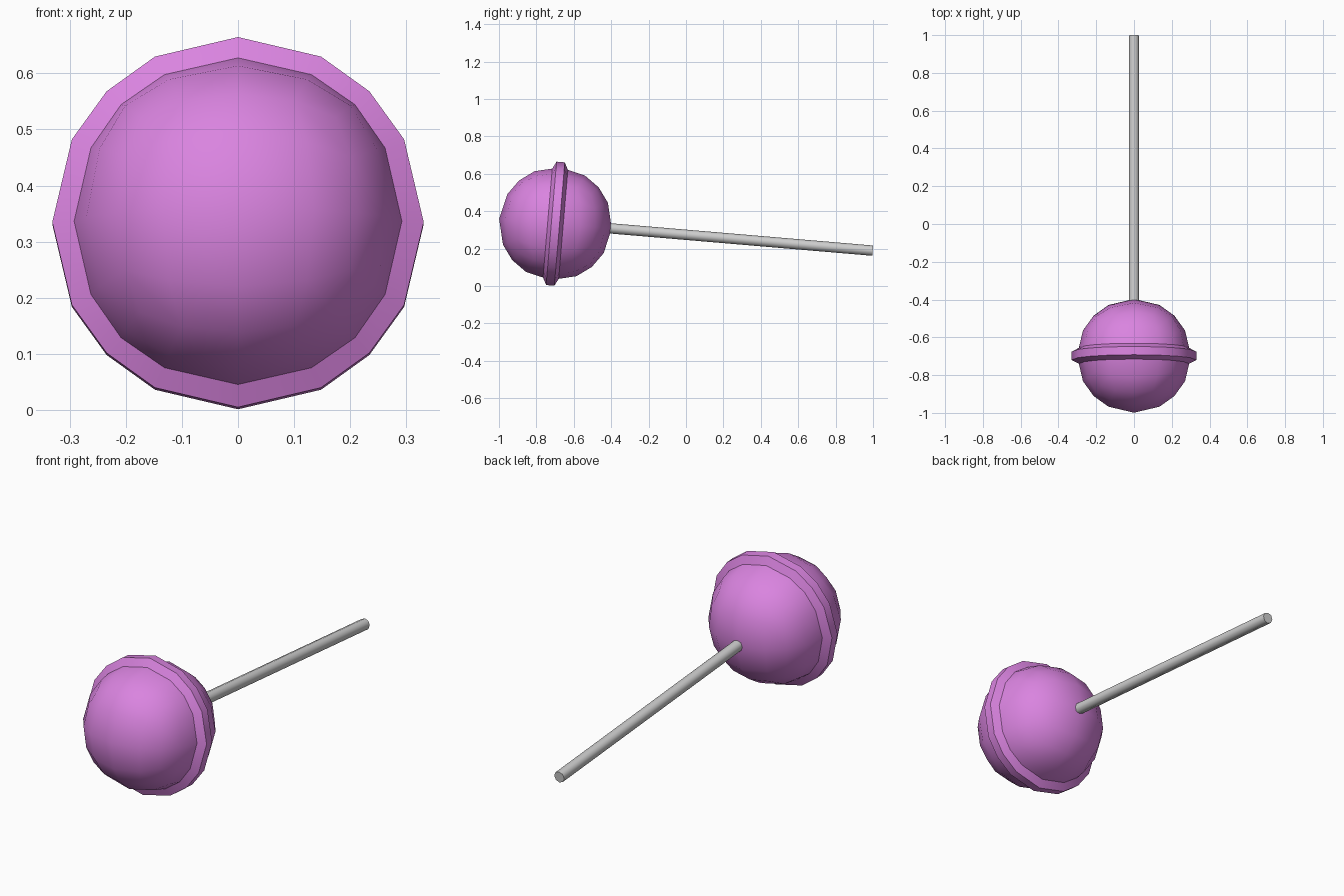
import bpy, bmesh, math
from mathutils import Matrix, Vector

if "Cube" in bpy.data.objects:
    bpy.data.objects.remove(bpy.data.objects["Cube"])

TILT = Matrix.Translation((0, -0.698, 0.333)) @ Matrix.Rotation(math.radians(-4.85), 4, 'X')
R, RING_R = 0.302, 0.331          # candy and ring radius
RING_IN, RING_OUT = 0.042, 0.022  # ring half width at its base and rim


def material(name, color):
    m = bpy.data.materials.new(name)
    m.diffuse_color = (*color, 1)
    m.use_nodes = True
    m.node_tree.nodes["Principled BSDF"].inputs["Base Color"].default_value = m.diffuse_color
    return m


def finish(bm, name, mat, angle):
    bmesh.ops.recalc_face_normals(bm, faces=bm.faces)
    bm.transform(TILT)
    me = bpy.data.meshes.new(name)
    bm.to_mesh(me)
    bm.free()
    ob = bpy.data.objects.new(name, me)
    bpy.context.collection.objects.link(ob)
    me.materials.append(mat)
    bpy.ops.object.select_all(action='DESELECT')
    ob.select_set(True)
    bpy.context.view_layer.objects.active = ob
    bpy.ops.object.shade_smooth_by_angle(angle=math.radians(angle))


pink = material("candy_pink", (0.70, 0.23, 0.745))
grey = material("stick_grey", (0.62, 0.62, 0.62))

# candy: cube divided 4x4 per face and rounded into a ball
bm = bmesh.new()
bmesh.ops.create_cube(bm, size=2)
bmesh.ops.subdivide_edges(bm, edges=bm.edges[:], cuts=3, use_grid_fill=True)
for v in bm.verts:
    v.co = v.co.normalized() * R

# ring: cut loops either side of the middle, then push the band outward
for y in (-RING_IN, -RING_OUT, RING_OUT, RING_IN):
    bmesh.ops.bisect_plane(bm, geom=bm.verts[:] + bm.edges[:] + bm.faces[:],
                           plane_co=(0, y, 0), plane_no=(0, 1, 0))
for v in bm.verts:
    if abs(v.co.y) < (RING_IN + RING_OUT) / 2:
        out = Vector((v.co.x, 0, v.co.z)).normalized() * RING_R
        v.co = (out.x, v.co.y, out.z)
finish(bm, "candy_ball", pink, 33)

# stick: eight-sided rod running back from the ball
bm = bmesh.new()
start, end = 0.28, 1.702
bmesh.ops.create_cone(bm, cap_ends=True, segments=8, radius1=0.0275, radius2=0.0275,
                      depth=end - start,
                      matrix=Matrix.Translation((0, (start + end) / 2, 0))
                      @ Matrix.Rotation(math.pi / 2, 4, 'X'))
finish(bm, "stick", grey, 60)
